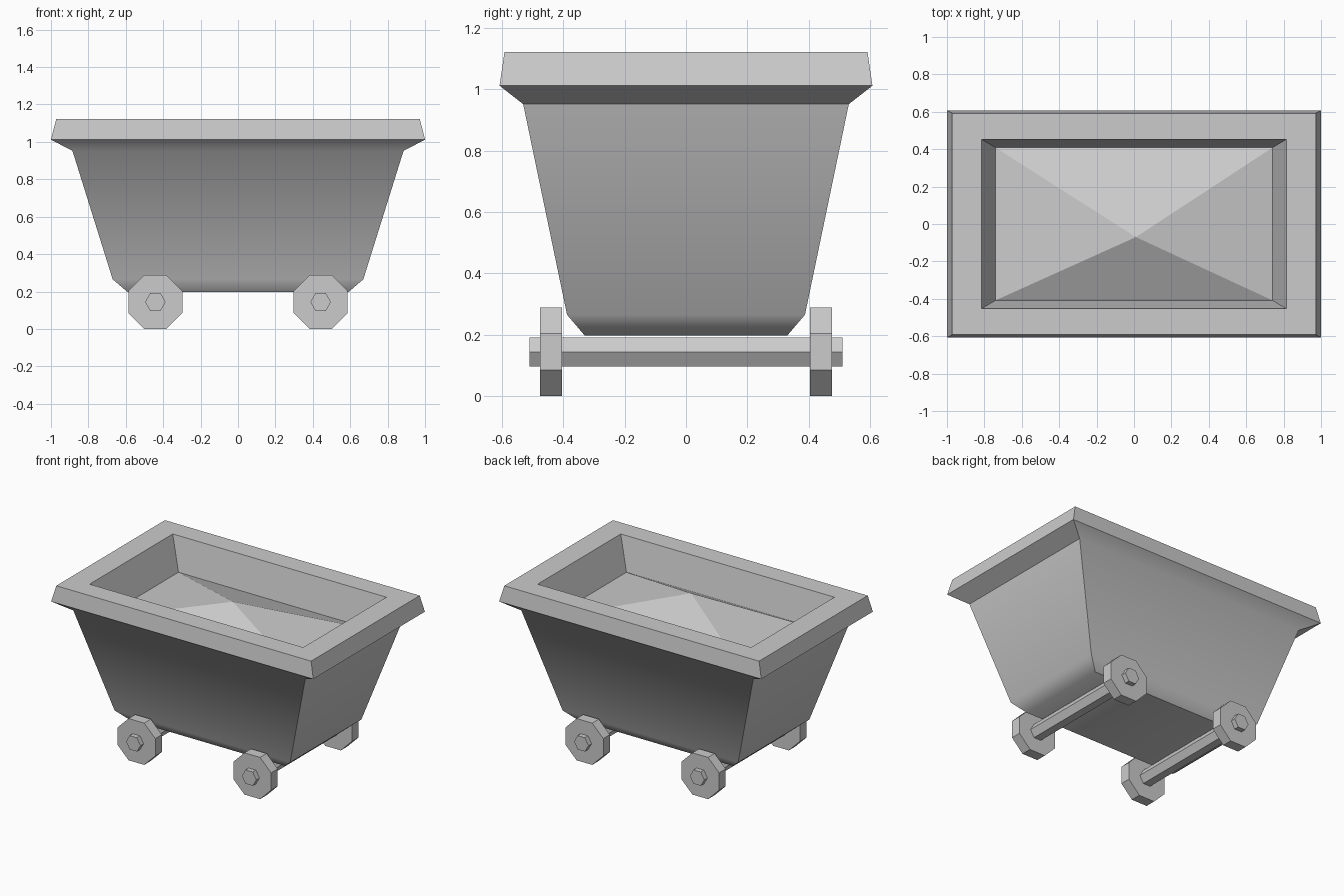
import bpy, bmesh, math
from mathutils import Matrix

if "Cube" in bpy.data.objects:
    bpy.data.objects.remove(bpy.data.objects["Cube"])

grey = bpy.data.materials.new("plain grey")
grey.diffuse_color = (0.6, 0.6, 0.6, 1)
grey.use_nodes = True
grey.node_tree.nodes["Principled BSDF"].inputs["Base Color"].default_value = grey.diffuse_color


def add_object(name, bm):
    bmesh.ops.recalc_face_normals(bm, faces=bm.faces[:])
    mesh = bpy.data.meshes.new(name)
    bm.to_mesh(mesh)
    bm.free()
    mesh.materials.append(grey)
    obj = bpy.data.objects.new(name, mesh)
    bpy.context.collection.objects.link(obj)
    return obj


def ring(bm, hx, hy, z):
    return [bm.verts.new((sx * hx, sy * hy, z))
            for sx, sy in ((-1, -1), (1, -1), (1, 1), (-1, 1))]


def prism(name, sides, radius, x, y, z, length, turn):
    """Flat-sided cylinder lying along y."""
    bm = bmesh.new()
    place = (Matrix.Translation((x, y, z)) @ Matrix.Rotation(math.pi / 2, 4, 'X')
             @ Matrix.Rotation(turn, 4, 'Z'))
    bmesh.ops.create_cone(bm, cap_ends=True, segments=sides, radius1=radius,
                          radius2=radius, depth=length, matrix=place)
    return add_object(name, bm)


# Tub: stacked rectangles (half width, half depth, height), outside then inside
PROFILE = [(0.59, 0.33, 0.197), (0.67, 0.388, 0.265), (0.885, 0.531, 0.952),
           (1.0, 0.608, 1.012), (0.972, 0.592, 1.122),
           (0.815, 0.453, 1.122), (0.74, 0.408, 0.895)]
bm = bmesh.new()
rings = [ring(bm, *p) for p in PROFILE]
bm.faces.new(rings[0])
for a, b in zip(rings, rings[1:]):
    for i in range(4):
        j = (i + 1) % 4
        bm.faces.new((a[i], a[j], b[j], b[i]))

# Heaped load: four slopes rising from the inner walls to an off-centre peak
peak = bm.verts.new((0.01, -0.07, 1.075))
base = rings[-1]
for i in range(4):
    bm.faces.new((base[i], base[(i + 1) % 4], peak))
tub = add_object("tub_with_load", bm)
bpy.context.view_layer.objects.active = tub
tub.select_set(True)
bpy.ops.object.shade_smooth_by_angle(angle=math.radians(43))
tub.select_set(False)
for f in tub.data.polygons:          # the load stays faceted
    if len(f.vertices) == 3:
        f.use_smooth = False

# Axles and wheels
WHEEL_Z = 0.144
for x, end in ((-0.442, "left"), (0.442, "right")):
    prism("axle_" + end, 6, 0.055, x, 0, WHEEL_Z, 1.02, math.pi / 2)
    for y, side in ((-0.44, "front"), (0.44, "back")):
        prism(f"wheel_{side}_{end}", 8, 0.144 / math.cos(math.pi / 8),
              x, y, WHEEL_Z, 0.072, math.pi / 8)
